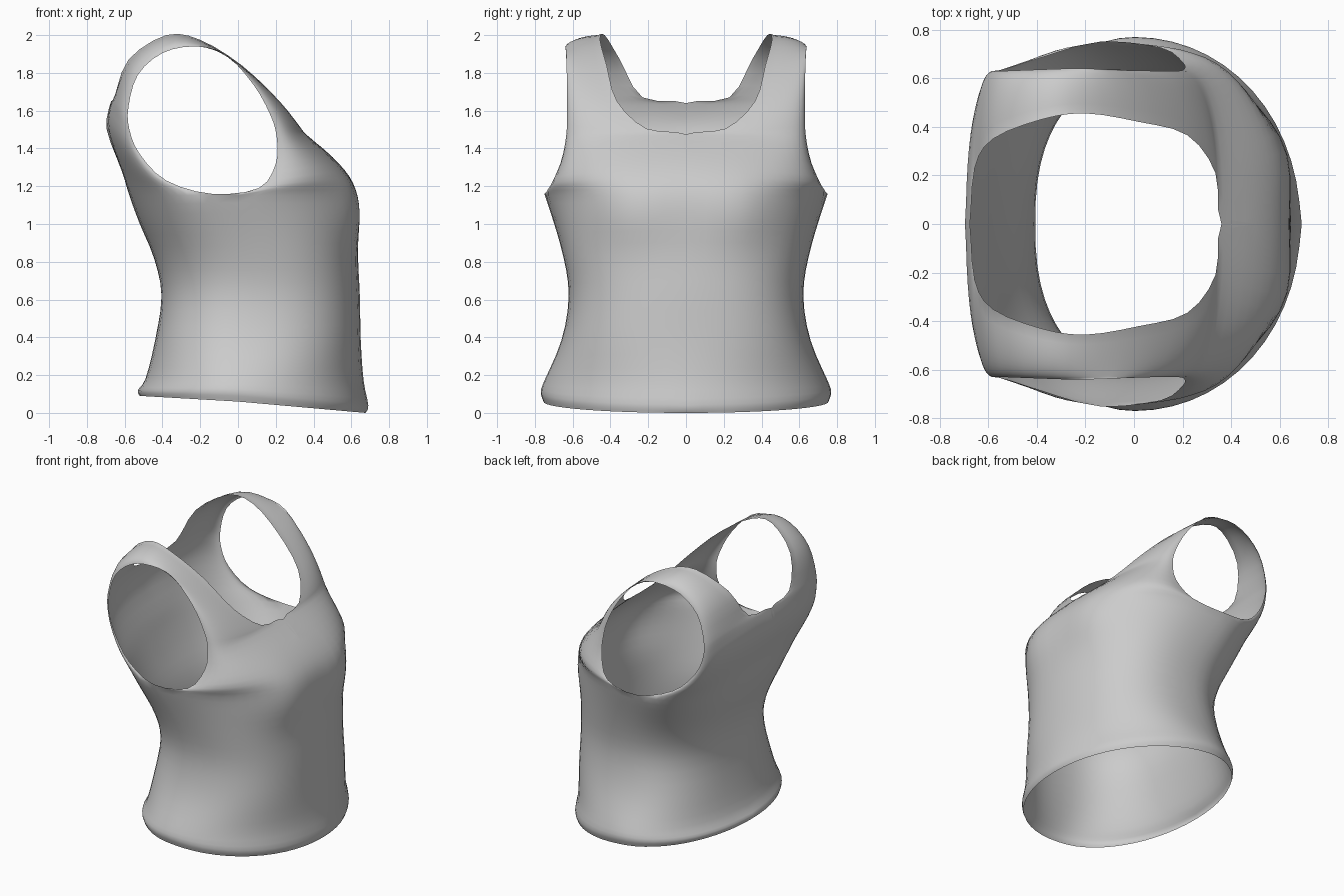
import bpy
import bmesh
import math
from mathutils import Vector

COLUMNS = 14      # points from side edge to centre line
STEPS = 3         # smooth steps between control rows

cube = bpy.data.objects.get("Cube")
if cube:
    bpy.data.objects.remove(cube)

# Torso rings from hem to underarm:
# seam x, half width, seam z, chest x, chest z, back x, back z
torso = [
    (0, .755, .06, .675, 0, -.52, .09),
    (0, .775, .11, .69, .04, -.53, .12),
    (0, .75, .18, .665, .17, -.49, .18),
    (.05, .66, .38, .65, .38, -.44, .38),
    (.08, .62, .62, .645, .62, -.405, .62),
    (.05, .65, .82, .635, .84, -.445, .82),
    (-.05, .7, 1, .64, 1.02, -.52, 1),
    (-.14, .75, 1.16, .63, 1.15, -.575, 1.15),
]

# Rows over the shoulder, front to back: armhole edge, then centre or neck edge
shoulder = [
    ((.11, .725, 1.19), (.59, 0, 1.25)),
    ((.2, .665, 1.32), (.5, 0, 1.355)),
    ((.205, .635, 1.46), (.36, 0, 1.475)),
    ((.17, .63, 1.58), (.335, .21, 1.505)),
    ((.08, .63, 1.74), (.22, .365, 1.65)),
    ((-.07, .635, 1.9), (.02, .42, 1.84)),
    ((-.23, .64, 1.94), (-.2, .455, 1.975)),
    ((-.4, .635, 1.905), (-.38, .43, 2)),
    ((-.53, .63, 1.79), (-.58, .35, 1.87)),
    ((-.58, .63, 1.62), (-.655, .23, 1.67)),
    ((-.575, .63, 1.5), (-.675, 0, 1.64)),
    ((-.52, .64, 1.37), (-.695, 0, 1.5)),
    ((-.38, .685, 1.23), (-.615, 0, 1.28)),
]

front = [((x, w, z), (fx, 0, fz)) for x, w, z, fx, fz, bx, bz in torso]
back = [((x, w, z), (bx, 0, bz)) for x, w, z, fx, fz, bx, bz in torso]
ends = front + shoulder + back[::-1]
under_front = len(front) - 1
under_back = len(front) + len(shoulder)


def cross_section(edge, inner):
    """Rounded arc from the side edge to the centre, softer on straps and hem."""
    soft = inner[1] > 0 or inner[2] < .2
    roundness = 2.05 if soft else 2.4
    points = []
    for j in range(COLUMNS + 1):
        angle = math.pi / 2 * j / COLUMNS
        s = math.sin(angle) ** (2 / roundness)
        c = math.cos(angle) ** (2 / roundness) if j < COLUMNS else 0
        x = edge[0] + (inner[0] - edge[0]) * s
        y = inner[1] + (edge[1] - inner[1]) * c
        z = edge[2] + (inner[2] - edge[2]) * s
        # soft fullness of the chest
        if x > .3:
            x += .04 * math.exp(-((y - .3) / .16) ** 2 - ((z - 1.08) / .15) ** 2)
        points.append(Vector((x, y, z)))
    return points


def spline(a, b, c, d, t):
    """Smooth curve between b and c."""
    return .5 * (2 * b + (c - a) * t + (2 * a - 5 * b + 4 * c - d) * t ** 2
                 + (3 * b - a - 3 * c + d) * t ** 3)


def neighbours(i, j):
    """Rows before and after segment i; the armhole edge is its own closed loop."""
    before, after = max(i - 1, 0), min(i + 2, len(ends) - 1)
    if j == 0:
        if i == under_front - 1:
            after = under_front
        elif i == under_front:
            before = under_back - 1
        elif i == under_back - 1:
            after = under_front + 1
        elif i == under_back:
            before = under_back
    return before, after


# Left half of the garment as one sheet running up the front and down the back
rows = [cross_section(*pair) for pair in ends]
bm = bmesh.new()
grid = []
for i in range(len(rows) - 1):
    for step in range(STEPS):
        line = []
        for j in range(COLUMNS + 1):
            before, after = neighbours(i, j)
            line.append(bm.verts.new(spline(rows[before][j], rows[i][j], rows[i + 1][j],
                                            rows[after][j], step / STEPS)))
        grid.append(line)
grid.append([bm.verts.new(p) for p in rows[-1]])

for lower, upper in zip(grid, grid[1:]):
    for j in range(COLUMNS):
        bm.faces.new((lower[j], upper[j], upper[j + 1], lower[j + 1]))

# Sew the side seam
bmesh.ops.remove_doubles(bm, verts=bm.verts, dist=.0005)

# Relax the cloth, keeping the open edges and the centre line in place
inside = [v for v in bm.verts if not v.is_boundary]
for repeat in range(3):
    bmesh.ops.smooth_vert(bm, verts=inside, factor=.5,
                          use_axis_x=True, use_axis_y=True, use_axis_z=True)
for face in bm.faces:
    face.smooth = True

mesh = bpy.data.meshes.new("tank_top")
bm.to_mesh(mesh)
bm.free()
tank_top = bpy.data.objects.new("tank_top", mesh)
bpy.context.collection.objects.link(tank_top)

# Other half
mirror = tank_top.modifiers.new("other_half", "MIRROR")
mirror.use_axis = (False, True, False)
mirror.merge_threshold = .001

# Cloth colour
cloth = bpy.data.materials.new("grey_cloth")
cloth.use_nodes = True
colour = (.6, .6, .6, 1)
cloth.diffuse_color = colour
cloth.node_tree.nodes["Principled BSDF"].inputs["Base Color"].default_value = colour
mesh.materials.append(cloth)
